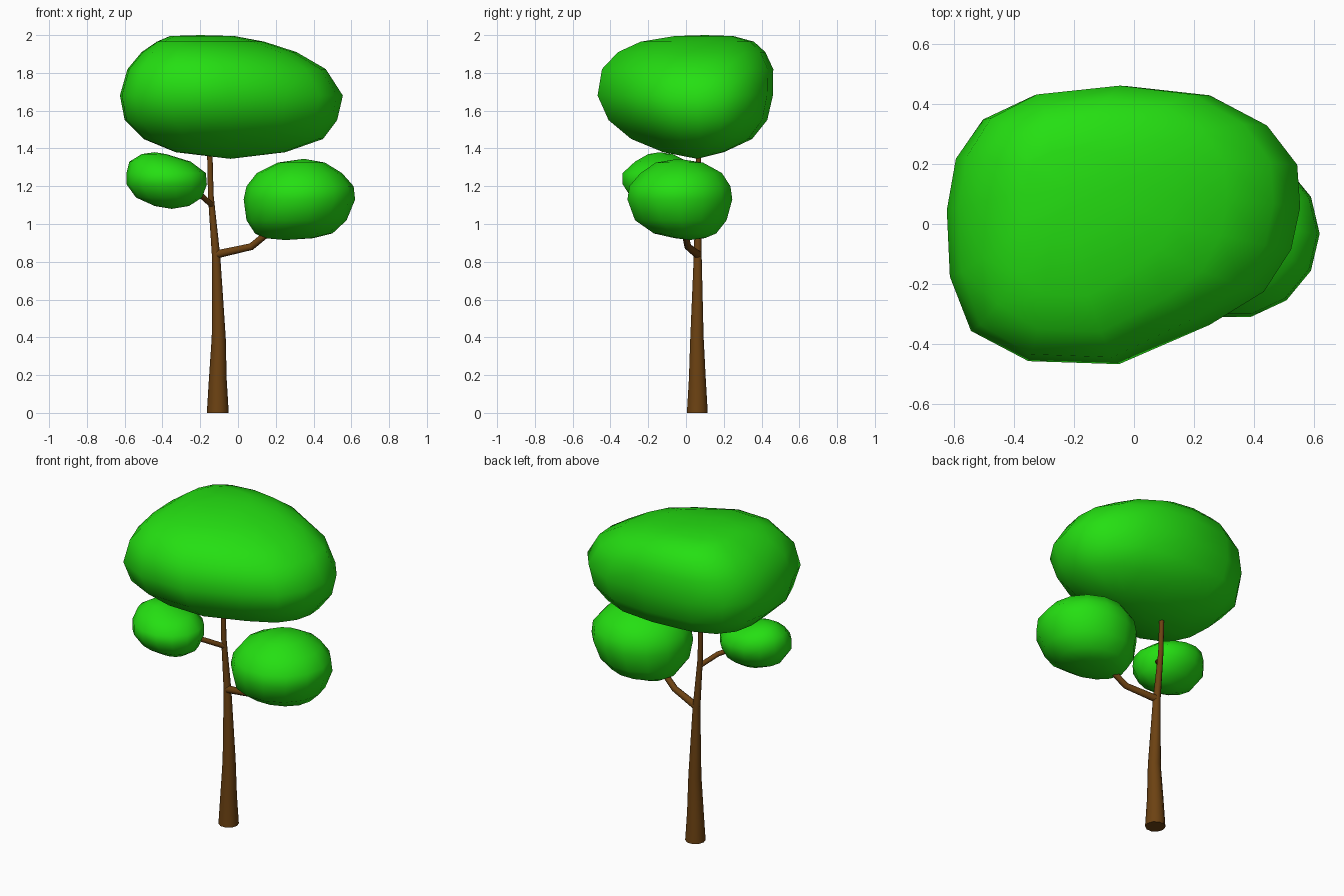
import bpy
import bmesh
from math import cos, sin, pi, radians

default_cube = bpy.data.objects.get("Cube")
if default_cube:
    bpy.data.objects.remove(default_cube, do_unlink=True)


def make_material(name, rgb):
    mat = bpy.data.materials.new(name)
    mat.use_nodes = True
    colour = (*rgb, 1)
    mat.diffuse_color = colour
    shader = mat.node_tree.nodes["Principled BSDF"]
    shader.inputs["Base Color"].default_value = colour
    shader.inputs["Roughness"].default_value = .8
    return mat


leaf_green = make_material("leaf green", (.018, .74, .006))
bark_brown = make_material("bark brown", (.15, .054, .006))


def finish(obj, mat):
    """Assign the material and smooth everything except end caps."""
    obj.data.materials.clear()
    obj.data.materials.append(mat)
    bpy.ops.object.select_all(action='DESELECT')
    obj.select_set(True)
    bpy.context.view_layer.objects.active = obj
    bpy.ops.object.shade_smooth_by_angle(angle=radians(70))


def foliage(name, outline, rings, bottom, top):
    """Stack scaled copies of a plan outline; each ring is z, x range, y range."""
    bm = bmesh.new()
    loops = []
    for z, x0, x1, y0, y1 in rings:
        loops.append([bm.verts.new(((x0 + x1 + (x1 - x0) * u) / 2,
                                    (y0 + y1 + (y1 - y0) * v) / 2, z))
                      for u, v in outline])
    count = len(outline)
    low, high = bm.verts.new(bottom), bm.verts.new(top)
    for i in range(count):
        j = (i + 1) % count
        for a, b in zip(loops, loops[1:]):
            bm.faces.new((a[i], a[j], b[j], b[i]))
        bm.faces.new((low, loops[0][j], loops[0][i]))
        bm.faces.new((high, loops[-1][i], loops[-1][j]))
    bmesh.ops.recalc_face_normals(bm, faces=bm.faces)
    mesh = bpy.data.meshes.new(name)
    bm.to_mesh(mesh)
    bm.free()
    obj = bpy.data.objects.new(name, mesh)
    bpy.context.collection.objects.link(obj)
    finish(obj, leaf_green)


def limb(name, points):
    """Tapered round limb through points of x, y, z, radius."""
    curve = bpy.data.curves.new(name, 'CURVE')
    curve.dimensions = '3D'
    curve.bevel_depth = 1
    curve.bevel_resolution = 3
    curve.use_fill_caps = True
    spline = curve.splines.new('POLY')
    spline.points.add(len(points) - 1)
    for point, (x, y, z, radius) in zip(spline.points, points):
        point.co = (x, y, z, 1)
        point.radius = radius
    obj = bpy.data.objects.new(name, curve)
    bpy.context.collection.objects.link(obj)
    bpy.ops.object.select_all(action='DESELECT')
    obj.select_set(True)
    bpy.context.view_layer.objects.active = obj
    bpy.ops.object.convert(target='MESH')
    finish(bpy.context.view_layer.objects.active, bark_brown)


def normalise(points):
    """Fit an outline into the square from -1 to 1."""
    xs, ys = zip(*points)

    def fit(value, values):
        return 2 * (value - min(values)) / (max(values) - min(values)) - 1
    return [(fit(x, xs), fit(y, ys)) for x, y in points]


# Plan outlines: lopsided for the crown, round for the side clumps
crown_plan = normalise([
    (-.62, .05), (-.61, -.17), (-.54, -.35), (-.35, -.45), (-.05, -.46),
    (.25, -.33), (.43, -.22), (.52, -.08), (.55, .06), (.54, .2),
    (.44, .33), (.25, .43), (-.02, .46), (-.33, .43), (-.5, .35), (-.59, .22)])
round_plan = [(cos(i * pi / 7), sin(i * pi / 7)) for i in range(14)]
round_plan = normalise(round_plan)

# Main crown
foliage("crown", crown_plan, [
    (1.38, -.33, .25, -.12, .2),
    (1.45, -.5, .45, -.29, .35),
    (1.55, -.6, .525, -.41, .43),
    (1.68, -.625, .555, -.468, .46),
    (1.82, -.585, .465, -.445, .462),
    (1.91, -.51, .31, -.36, .42),
    (1.965, -.43, .14, -.24, .36),
    (1.995, -.36, -.02, -.06, .25),
], (-.04, .06, 1.345), (-.2, .1, 2))

# Large clump on the left branch
foliage("left_clump", round_plan, [
    (.925, .14, .4, -.06, .1),
    (.95, .09, .5, -.17, .16),
    (1.02, .045, .575, -.27, .215),
    (1.13, .03, .62, -.31, .245),
    (1.2, .045, .612, -.3, .235),
    (1.27, .1, .55, -.24, .19),
    (1.325, .21, .46, -.16, .09),
], (.25, .02, .915), (.35, -.04, 1.345))

# Small clump on the right branch
foliage("right_clump", round_plan, [
    (1.095, -.44, -.26, -.22, -.09),
    (1.14, -.54, -.19, -.29, -.02),
    (1.21, -.59, -.165, -.335, .03),
    (1.27, -.59, -.17, -.335, .04),
    (1.33, -.575, -.25, -.27, .01),
    (1.37, -.51, -.38, -.2, -.07),
], (-.35, -.15, 1.08), (-.44, -.14, 1.38))

# Trunk and branches
limb("trunk", [
    (-.107, .06, 0, .058), (-.107, .06, .18, .047), (-.102, .058, .4, .037),
    (-.116, .062, .83, .022), (-.144, .065, 1.15, .015), (-.151, .067, 1.45, .014)])
limb("left_branch", [
    (-.11, .06, .84, .022), (.07, .01, .88, .019), (.18, -.01, .97, .018)])
limb("right_branch", [
    (-.138, .064, 1.1, .015), (-.2, -.03, 1.155, .015), (-.3, -.11, 1.2, .014)])
